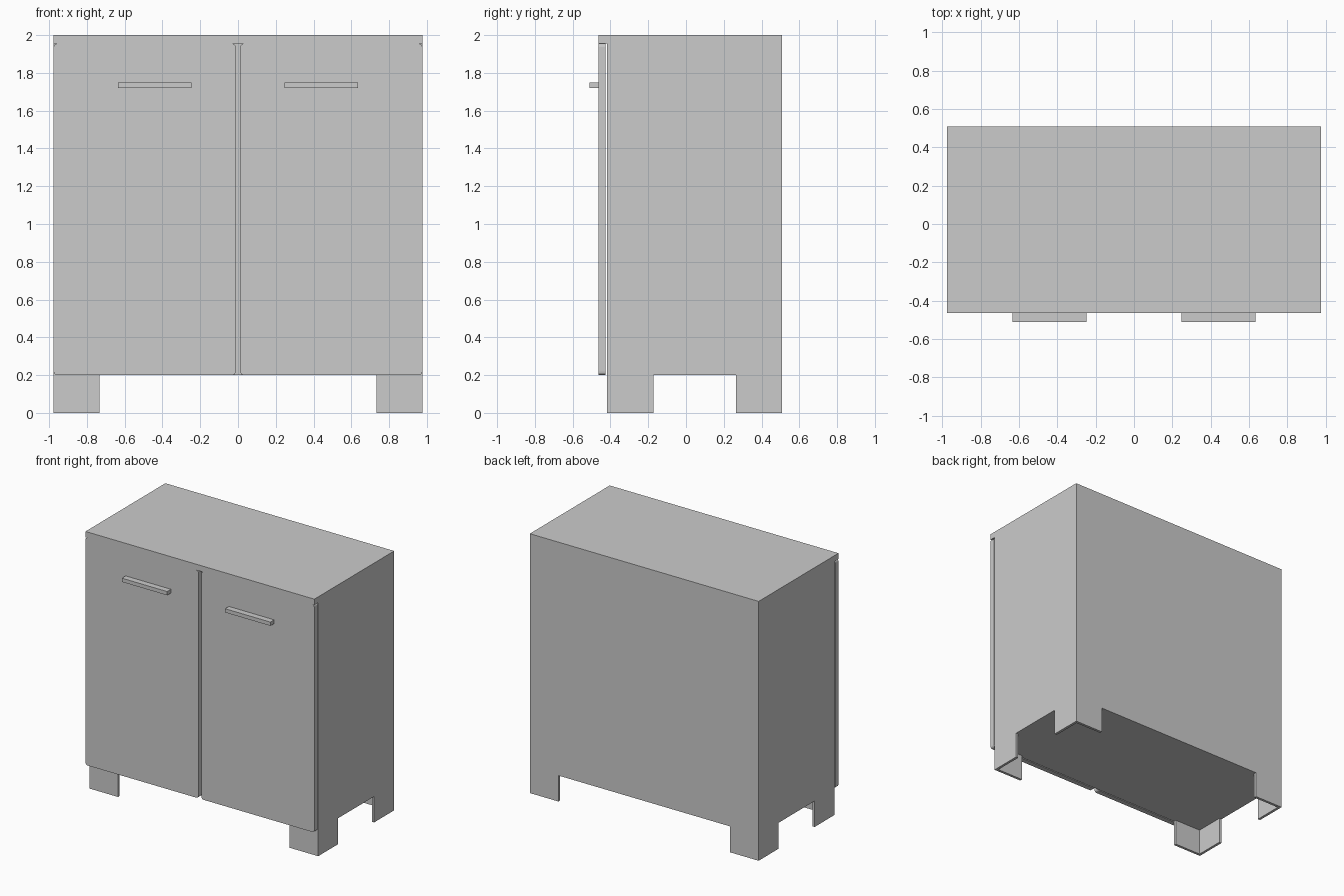
import bpy, bmesh, math

if "Cube" in bpy.data.objects:
    bpy.data.objects.remove(bpy.data.objects["Cube"])

W, Y0, Y1 = 0.976, -0.464, 0.509      # half width, door front plane, back plane
BODY_Y, BASE, LIP = -0.417, 0.2, 1.955


def prism(name, pts, vec, place):
    """Extrude a closed 2D outline along vec; place maps 2D to 3D."""
    bm = bmesh.new()
    face = bm.faces.new([bm.verts.new(place(a, b)) for a, b in pts])
    ext = bmesh.ops.extrude_face_region(bm, geom=[face])
    verts = [g for g in ext["geom"] if isinstance(g, bmesh.types.BMVert)]
    bmesh.ops.translate(bm, verts=verts, vec=vec)
    bmesh.ops.recalc_face_normals(bm, faces=bm.faces)
    mesh = bpy.data.meshes.new(name)
    bm.to_mesh(mesh)
    bm.free()
    obj = bpy.data.objects.new(name, mesh)
    bpy.context.collection.objects.link(obj)
    return obj


def rounded(x0, x1, z0, z1, r, n=4):
    pts = []
    for i, (cx, cz) in enumerate([(x1 - r, z1 - r), (x0 + r, z1 - r),
                                  (x0 + r, z0 + r), (x1 - r, z0 + r)]):
        for k in range(n + 1):
            a = math.pi / 2 * (i + k / n)
            pts.append((cx + r * math.cos(a), cz + r * math.sin(a)))
    return pts


# Cabinet body with the top overhanging the doors
prism("cabinet_body",
      [(BODY_Y, BASE), (Y1, BASE), (Y1, 2), (Y0, 2), (Y0, LIP), (BODY_Y, LIP)],
      (2 * W, 0, 0), lambda y, z: (-W, y, z))

L, T = 0.244, 0.02                    # leg panel width and thickness
for side, s in (("left", -1), ("right", 1)):
    # Door with small rounded corners
    prism(side + "_door", rounded(0.013, W, BASE, LIP, 0.018),
          (0, 0.039, 0), lambda x, z: (s * x, Y0, z))
    # Bar handle
    prism(side + "_handle", [(0.247, 1.72), (0.634, 1.72), (0.634, 1.749), (0.247, 1.749)],
          (0, Y0 + 0.51, 0), lambda x, z: (s * x, -0.51, z))
    # L-shaped corner legs
    for end, y, d in (("front", BODY_Y, 1), ("back", Y1, -1)):
        prism(f"{end}_{side}_leg",
              [(0, 0), (L, 0), (L, T), (T, T), (T, L), (0, L)],
              (0, 0, BASE), lambda a, b: (s * (W - a), y + d * b, 0))
